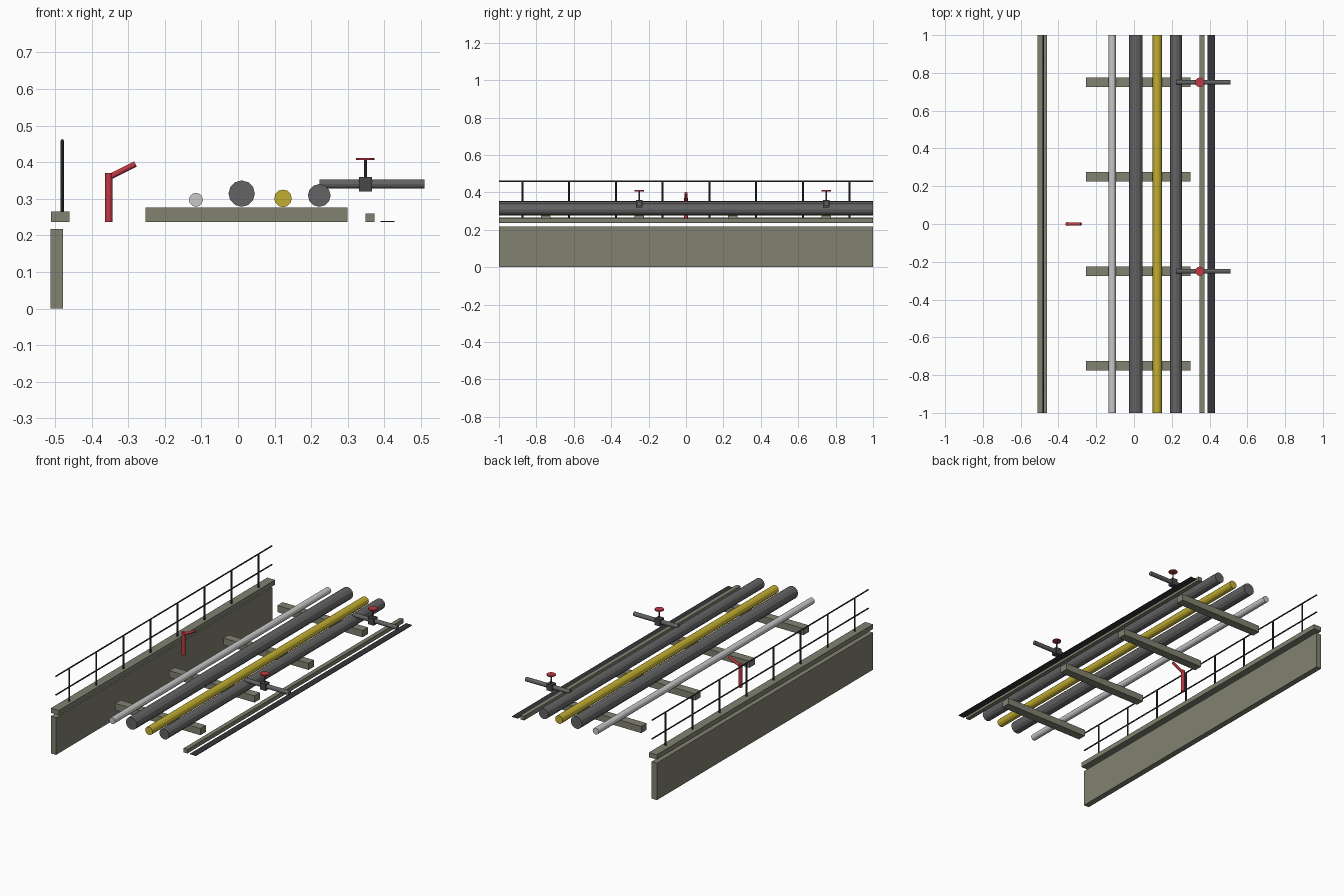
import bpy
import bmesh
from mathutils import Vector

start = bpy.data.objects.get("Cube")
if start:
    bpy.data.objects.remove(start, do_unlink=True)


def material(name, rgb):
    mat = bpy.data.materials.new(name)
    mat.use_nodes = True
    colour = (*rgb, 1)
    mat.diffuse_color = colour
    mat.node_tree.nodes["Principled BSDF"].inputs["Base Color"].default_value = colour
    return mat


concrete = material("concrete", (0.22, 0.22, 0.165))
steel = material("grey steel", (0.125, 0.125, 0.128))
silver = material("pale silver", (0.58, 0.58, 0.58))
yellow = material("yellow paint", (0.55, 0.43, 0.03))
red = material("red paint", (0.53, 0.04, 0.055))
dark = material("dark metal", (0.035, 0.037, 0.04))
iron = material("valve iron", (0.06, 0.064, 0.068))


def finish(bm, name, mat):
    mesh = bpy.data.meshes.new(name)
    bm.to_mesh(mesh)
    bm.free()
    mesh.materials.append(mat)
    obj = bpy.data.objects.new(name, mesh)
    bpy.context.collection.objects.link(obj)
    return obj


def box(name, low, high, mat):
    """Box between two opposite corners."""
    low, high = Vector(low), Vector(high)
    bm = bmesh.new()
    bmesh.ops.create_cube(bm, size=1)
    bmesh.ops.scale(bm, vec=high - low, verts=bm.verts)
    bmesh.ops.translate(bm, vec=(low + high) / 2, verts=bm.verts)
    return finish(bm, name, mat)


def tube(name, a, b, radius, mat, sides=12):
    """Capped cylinder from point a to point b."""
    a, b = Vector(a), Vector(b)
    bm = bmesh.new()
    bmesh.ops.create_cone(bm, cap_ends=True, segments=sides, radius1=radius,
                          radius2=radius, depth=(b - a).length)
    turn = (b - a).to_track_quat("Z", "Y").to_matrix()
    bmesh.ops.rotate(bm, matrix=turn, verts=bm.verts)
    bmesh.ops.translate(bm, vec=(a + b) / 2, verts=bm.verts)
    return finish(bm, name, mat)


# Quay wall and its coping
box("quay_wall", (-0.512, -1, 0), (-0.478, 1, 0.217), concrete)
box("wall_coping", (-0.511, -1, 0.237), (-0.46, 1, 0.265), concrete)

# Railing
rail_x = -0.48
for name, z in (("mid_rail", 0.35), ("top_rail", 0.459)):
    tube(name, (rail_x, -1, z), (rail_x, 1, z), 0.004, dark, 8)
for i in range(8):
    y = -0.875 + i * 0.25
    tube("railing_post", (rail_x, y, 0.262), (rail_x, y, 0.459), 0.005, dark, 8)

# Standpipe with a sloping spout
tube("standpipe_post", (-0.353, 0, 0.237), (-0.353, 0, 0.371), 0.0105, red)
tube("standpipe_spout", (-0.35, 0, 0.36), (-0.28, 0, 0.395), 0.008, red)

# Sleepers carrying the pipes
for y in (-0.75, -0.25, 0.25, 0.75):
    box("pipe_sleeper", (-0.253, y - 0.025, 0.237), (0.299, y + 0.025, 0.276), concrete)

# Long pipes
for name, x, z, radius, mat in (
        ("silver_pipe", -0.115, 0.297, 0.019, silver),
        ("large_grey_pipe", 0.01, 0.314, 0.036, steel),
        ("yellow_pipe", 0.123, 0.301, 0.024, yellow),
        ("grey_pipe", 0.222, 0.309, 0.031, steel)):
    tube(name, (x, -1, z), (x, 1, z), radius, mat)

# Branch pipes with valves
valve_x = 0.348
for y in (-0.25, 0.75):
    tube("branch_pipe", (0.223, y, 0.34), (0.51, y, 0.34), 0.0125, steel)
    box("valve_body", (valve_x - 0.018, y - 0.018, 0.32),
        (valve_x + 0.018, y + 0.018, 0.359), iron)
    tube("valve_stem", (valve_x, y, 0.355), (valve_x, y, 0.408), 0.004, iron, 8)
    tube("valve_handwheel", (valve_x, y, 0.406), (valve_x, y, 0.412), 0.025, red)

# Kerb and drain strip
box("kerb", (0.348, -1, 0.236), (0.373, 1, 0.26), concrete)
box("drain_strip", (0.389, -1, 0.236), (0.428, 1, 0.239), dark)
